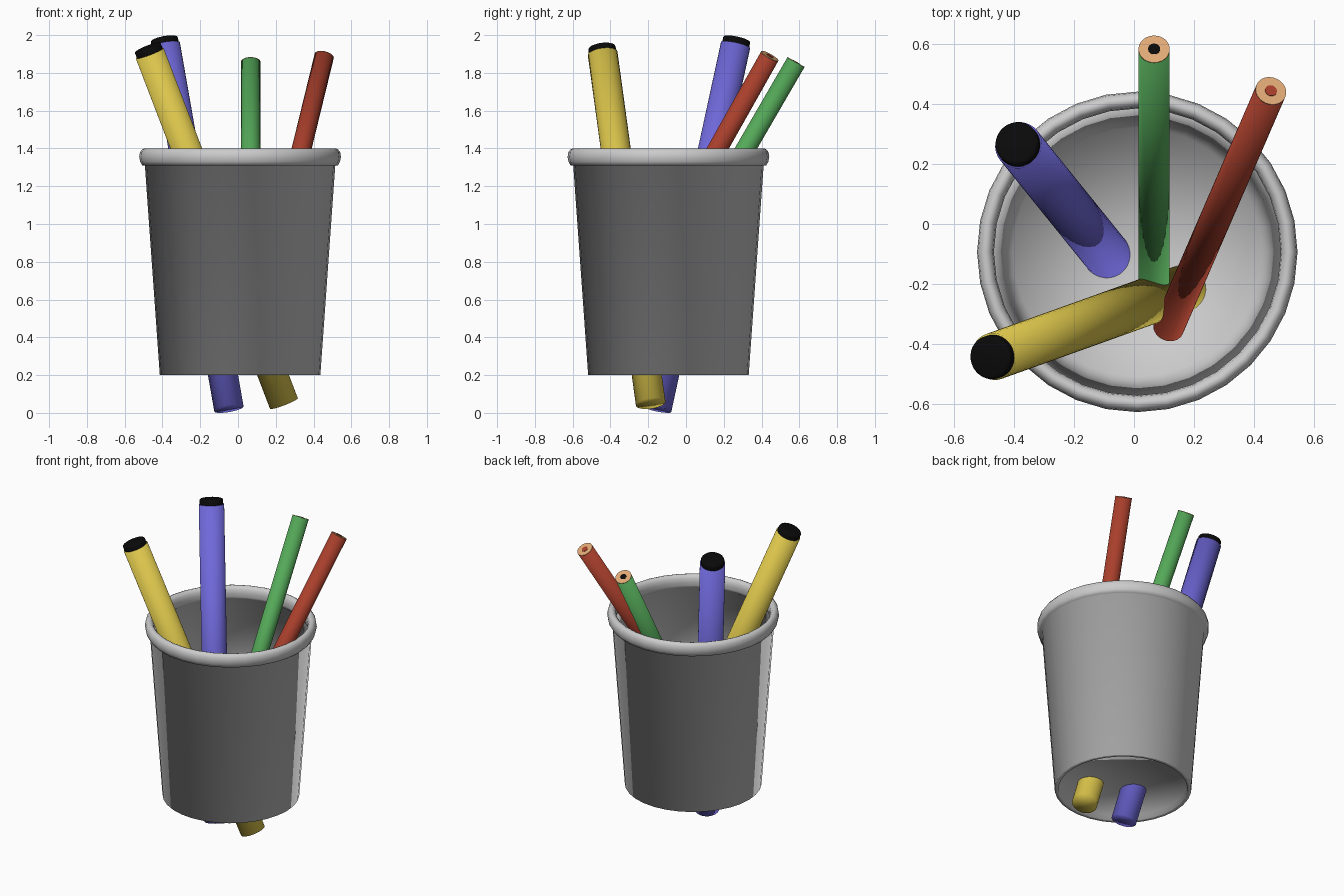
import bpy, bmesh, math
from mathutils import Vector

if "Cube" in bpy.data.objects:
    bpy.data.objects.remove(bpy.data.objects["Cube"])


def material(name, rgb):
    m = bpy.data.materials.new(name)
    m.diffuse_color = (*rgb, 1)
    m.use_nodes = True
    m.node_tree.nodes["Principled BSDF"].inputs["Base Color"].default_value = m.diffuse_color
    return m


def lathe(name, profile, start, direction=(0, 0, 1), mat=None, smooth=True):
    """Revolve (radius, height) points around an axis through start."""
    bm = bmesh.new()
    verts = [bm.verts.new((r, 0, z)) for r, z in profile]
    edges = [bm.edges.new(pair) for pair in zip(verts, verts[1:])]
    bmesh.ops.spin(bm, geom=verts + edges, cent=(0, 0, 0), axis=(0, 0, 1),
                   angle=math.tau, steps=32, use_duplicate=False)
    bmesh.ops.remove_doubles(bm, verts=bm.verts, dist=1e-5)
    bmesh.ops.recalc_face_normals(bm, faces=bm.faces)
    for f in bm.faces:
        f.smooth = smooth
    mesh = bpy.data.meshes.new(name)
    bm.to_mesh(mesh)
    bm.free()
    obj = bpy.data.objects.new(name, mesh)
    bpy.context.collection.objects.link(obj)
    obj.location = start
    obj.rotation_mode = 'QUATERNION'
    obj.rotation_quaternion = Vector(direction).to_track_quat('Z', 'Y')
    if mat:
        mesh.materials.append(mat)
    return obj


black = material("black", (0.003, 0.003, 0.003))
wood = material("wood", (0.75, 0.40, 0.18))
blue = material("blue", (0.16, 0.14, 0.70))
yellow = material("yellow", (0.7, 0.55, 0.07))
green = material("green", (0.09, 0.4, 0.1))
red = material("red", (0.4, 0.05, 0.025))

# Cup: recessed underside, tapered wall, rounded rim, inner wall and floor
lathe("cup", [(0, 0.23), (0.39, 0.23), (0.40, 0.20), (0.425, 0.20),
              (0.504, 1.31), (0.518, 1.31), (0.529, 1.33),
              (0.534, 1.355), (0.530, 1.38), (0.519, 1.395), (0.506, 1.40),
              (0.493, 1.395), (0.482, 1.38), (0.478, 1.355),
              (0.480, 1.33), (0.484, 1.31), (0.491, 1.31),
              (0.415, 0.28), (0, 0.28)], (0.011, -0.093, 0))


# Markers: softly shaded barrel with an inset black end plug
def marker(name, bottom, top, mat):
    a, b = Vector(bottom), Vector(top)
    n, d = (b - a).length, b - a
    r = 0.079
    lathe(name + "_barrel", [(0, 0), (r, 0), (r, n - 0.036), (0, n - 0.036)],
          a, d, mat)
    plug = lathe(name + "_plug", [(0, n - 0.04), (0.073, n - 0.04),
                                  (0.073, n - 0.009), (0.070, n - 0.003),
                                  (0.061, n), (0, n)], a, d, black)
    bpy.ops.object.select_all(action='DESELECT')
    plug.select_set(True)
    bpy.context.view_layer.objects.active = plug
    bpy.ops.object.shade_smooth_by_angle(angle=math.radians(50))


marker("blue_marker", (-0.048, -0.155, 0.021), (-0.391, 0.27, 1.982), blue)
marker("yellow_marker", (0.243, -0.187, 0.05), (-0.48, -0.446, 1.937), yellow)


# Pencils: painted barrel, wooden end disc and lead
def pencil(name, bottom, top, mat, lead):
    a, b = Vector(bottom), Vector(top)
    n, d = (b - a).length, b - a
    r = 0.052
    lathe(name + "_barrel", [(0, 0), (r, 0), (r, n), (0, n)], a, d, mat)
    for part, radius, lift, m in (("_wood_end", r, 0.002, wood),
                                  ("_lead", 0.02, 0.004, lead)):
        lathe(name + part, [(0, n - 0.002), (radius, n - 0.002),
                            (radius, n + lift), (0, n + lift)], a, d, m, False)


pencil("green_pencil", (0.067, -0.24, 0.44), (0.067, 0.582, 1.856), green, black)
pencil("red_pencil", (0.115, -0.345, 0.49), (0.456, 0.443, 1.888), red, red)
